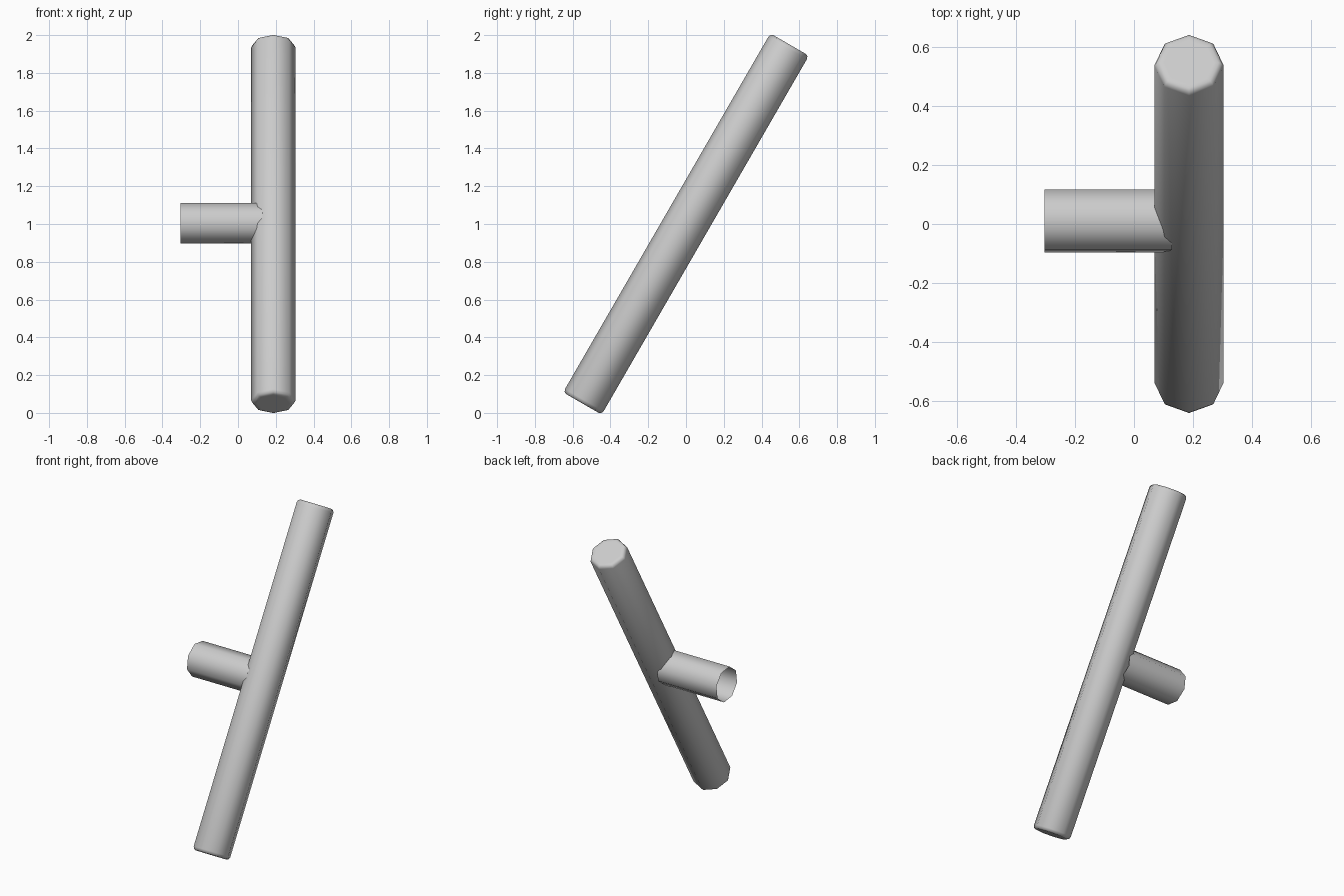
import bpy, bmesh, math
from mathutils import Matrix, Vector

cube = bpy.data.objects.get("Cube")
if cube:
    bpy.data.objects.remove(cube, do_unlink=True)

SIDES = 8

grey = bpy.data.materials.new("light_grey")
grey.use_nodes = True
colour = (0.6, 0.6, 0.6, 1)
grey.diffuse_color = colour
grey.node_tree.nodes["Principled BSDF"].inputs["Base Color"].default_value = colour


def tube(name, profile, matrix, capped):
    """Octagonal tube about local z from (radius, height) rings, lowest first."""
    bm = bmesh.new()
    rings = []
    for radius, height in profile:
        angles = [math.tau * i / SIDES for i in range(SIDES)]
        rings.append([bm.verts.new((radius * math.cos(a), radius * math.sin(a), height))
                      for a in angles])
    for low, high in zip(rings, rings[1:]):
        for i in range(SIDES):
            j = (i + 1) % SIDES
            bm.faces.new((low[i], low[j], high[j], high[i]))
    if capped:
        bm.faces.new(rings[0][::-1])
        bm.faces.new(rings[-1])
    for face in bm.faces:
        face.smooth = True
    bm.transform(matrix)
    mesh = bpy.data.meshes.new(name)
    bm.to_mesh(mesh)
    bm.free()
    mesh.materials.append(grey)
    obj = bpy.data.objects.new(name, mesh)
    bpy.context.collection.objects.link(obj)
    return obj


# Long leaning bar with softened, closed ends
upper = [(0.118, 1.077), (0.112, 1.091), (0.1, 1.097), (0.085, 1.097)]
lower = [(r, -h) for r, h in reversed(upper)]
lean = Matrix.Rotation(math.radians(-30), 4, "X")
tube("main_bar", lower + upper, Matrix.Translation((0.187, 0, 1)) @ lean, True)

# Short open pipe meeting the bar at its middle, turned with the bar
along_x = Matrix.Rotation(math.radians(90), 4, "Y")
side_place = Matrix.Translation((0, 0.01, 1.003)) @ lean @ along_x
tube("side_pipe", [(0.1113, -0.305), (0.1113, 0.13)], side_place, False)
